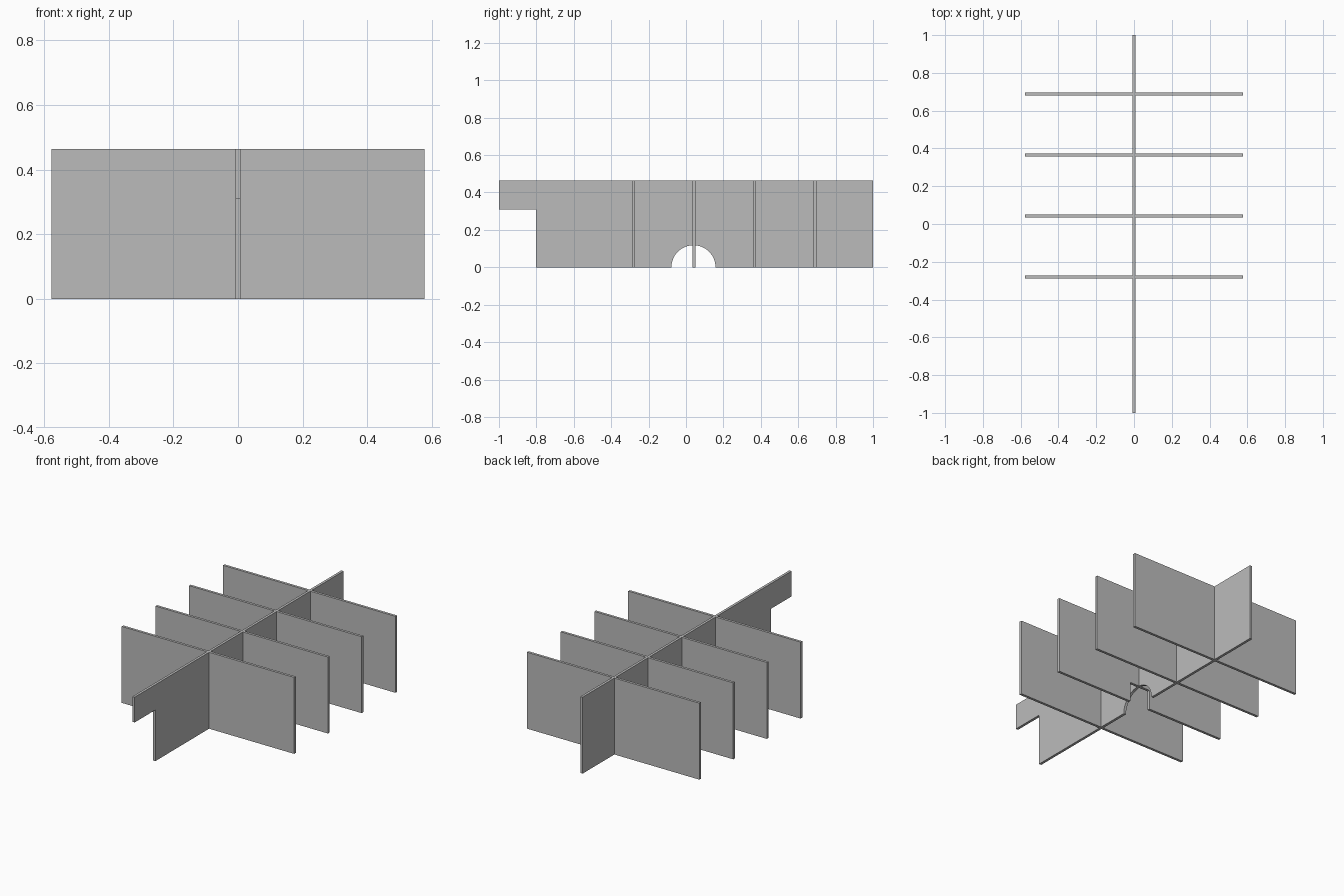
import bpy
import bmesh
import math
from mathutils import Vector

cube = bpy.data.objects.get("Cube")
if cube:
    bpy.data.objects.remove(cube, do_unlink=True)

HEIGHT = 0.463
THICK = 0.0155
HALF_WIDTH = 0.578
ARCH_Y, ARCH_R = 0.04, 0.118
NOTCH_HALF = 0.068

grey = bpy.data.materials.new("plain grey")
grey.use_nodes = True
grey.diffuse_color = (0.5, 0.5, 0.5, 1)
grey.node_tree.nodes["Principled BSDF"].inputs["Base Color"].default_value = (0.5, 0.5, 0.5, 1)


def plate(name, profile, along, offset):
    """Extrude a (horizontal, z) outline into a thin upright plate along 'x' or 'y'."""
    def place(h, z):
        return (h, offset - THICK / 2, z) if along == "x" else (offset - THICK / 2, h, z)

    bm = bmesh.new()
    face = bm.faces.new([bm.verts.new(place(h, z)) for h, z in profile])
    grown = bmesh.ops.extrude_face_region(bm, geom=[face])["geom"]
    step = Vector((0, THICK, 0)) if along == "x" else Vector((THICK, 0, 0))
    bmesh.ops.translate(bm, vec=step, verts=[g for g in grown if isinstance(g, bmesh.types.BMVert)])
    bmesh.ops.recalc_face_normals(bm, faces=bm.faces)
    mesh = bpy.data.meshes.new(name)
    bm.to_mesh(mesh)
    bm.free()
    mesh.materials.append(grey)
    obj = bpy.data.objects.new(name, mesh)
    bpy.context.collection.objects.link(obj)
    return obj


# Long spine with a front arm and a half-round opening underneath
steps = 32
arch = [(ARCH_Y + ARCH_R * math.cos(math.pi * i / steps),
         ARCH_R * math.sin(math.pi * i / steps)) for i in range(steps + 1)]
spine = [(-1, HEIGHT), (-1, 0.31), (-0.802, 0.31), (-0.802, 0)]
spine += arch[::-1] + [(1, 0), (1, HEIGHT)]
plate("spine", spine, "y", 0)

# Four cross plates; the one over the arch is notched to match the opening
for i in range(4):
    y = -0.28 + 0.323 * i
    outline = [(-HALF_WIDTH, HEIGHT), (-HALF_WIDTH, 0)]
    if abs(y - ARCH_Y) < ARCH_R:
        outline += [(-NOTCH_HALF, 0), (-NOTCH_HALF, ARCH_R), (NOTCH_HALF, ARCH_R), (NOTCH_HALF, 0)]
    outline += [(HALF_WIDTH, 0), (HALF_WIDTH, HEIGHT)]
    plate(f"cross_plate_{i + 1}", outline, "x", y)
